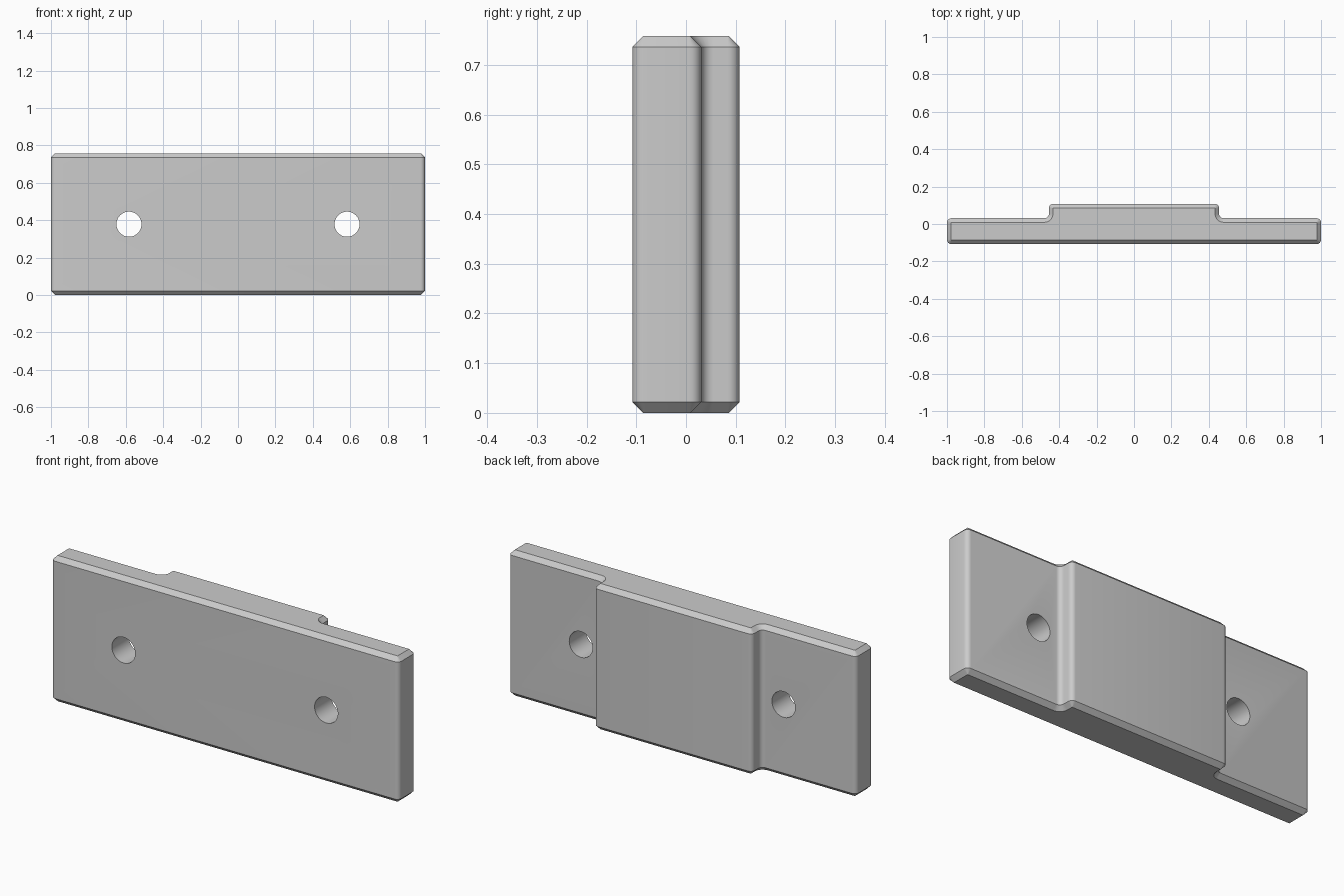
import bpy, bmesh
from math import sin, cos, pi, radians

cube = bpy.data.objects.get("Cube")
if cube:
    bpy.data.objects.remove(cube)

HEIGHT, CHAMFER, ROUND, STEPS = 0.758, 0.022, 0.024, 6
FRONT, STEP, BACK = -0.108, 0.031, 0.108
END, PAD = 1.0, 0.455

grey = bpy.data.materials.new("plain grey")
grey.use_nodes = True
grey.diffuse_color = (0.6, 0.6, 0.6, 1)
grey.node_tree.nodes["Principled BSDF"].inputs["Base Color"].default_value = (0.6, 0.6, 0.6, 1)


def arc(cx, cy, radius, start, end):
    angles = [radians(start + (end - start) * i / STEPS) for i in range(STEPS + 1)]
    return [(cx + radius * cos(a), cy + radius * sin(a)) for a in angles]


def outline(inset):
    """Stepped plan outline, anticlockwise, offset inwards."""
    r = ROUND
    right = (arc(END - r, FRONT + r, r - inset, -90, 0)
             + arc(END - r, STEP - r, r - inset, 0, 90)
             + arc(PAD + r, STEP + r, r + inset, 270, 180)
             + arc(PAD - r, BACK - r, r - inset, 0, 90))
    return right + [(-x, y) for x, y in reversed(right)]


# Stepped plate: four stacked outlines give chamfered top and bottom
bm = bmesh.new()
levels = [(0, CHAMFER), (CHAMFER, 0), (HEIGHT - CHAMFER, 0), (HEIGHT, CHAMFER)]
rings = [[bm.verts.new((x, y, z)) for x, y in outline(inset)] for z, inset in levels]
n = len(rings[0])
for low, high in zip(rings, rings[1:]):
    for i in range(n):
        j = (i + 1) % n
        bm.faces.new((low[i], low[j], high[j], high[i]))
bm.faces.new(list(reversed(rings[0])))
bm.faces.new(rings[-1])
mesh = bpy.data.meshes.new("stepped_plate")
bm.to_mesh(mesh)
bm.free()
mesh.materials.append(grey)
plate = bpy.data.objects.new("stepped_plate", mesh)
bpy.context.collection.objects.link(plate)

# Two bolt holes through the thin ends
for side, x in (("left", 0.583), ("right", -0.583)):
    bpy.ops.mesh.primitive_cylinder_add(vertices=48, radius=0.067, depth=0.6,
                                        location=(x, 0, HEIGHT / 2), rotation=(pi / 2, 0, 0))
    cutter = bpy.context.object
    cutter.name = side + "_hole_cutter"
    cutter.data.materials.append(grey)
    cutter.hide_render = True
    cutter.display_type = 'WIRE'
    hole = plate.modifiers.new(side + "_hole", 'BOOLEAN')
    hole.operation, hole.solver, hole.object = 'DIFFERENCE', 'EXACT', cutter

# Apply the cuts, discard the cutters and shade
bpy.ops.object.select_all(action='DESELECT')
plate.select_set(True)
bpy.context.view_layer.objects.active = plate
for modifier in list(plate.modifiers):
    cutter = modifier.object
    bpy.ops.object.modifier_apply(modifier=modifier.name)
    bpy.data.objects.remove(cutter)
bpy.ops.object.shade_smooth_by_angle(angle=radians(30))
